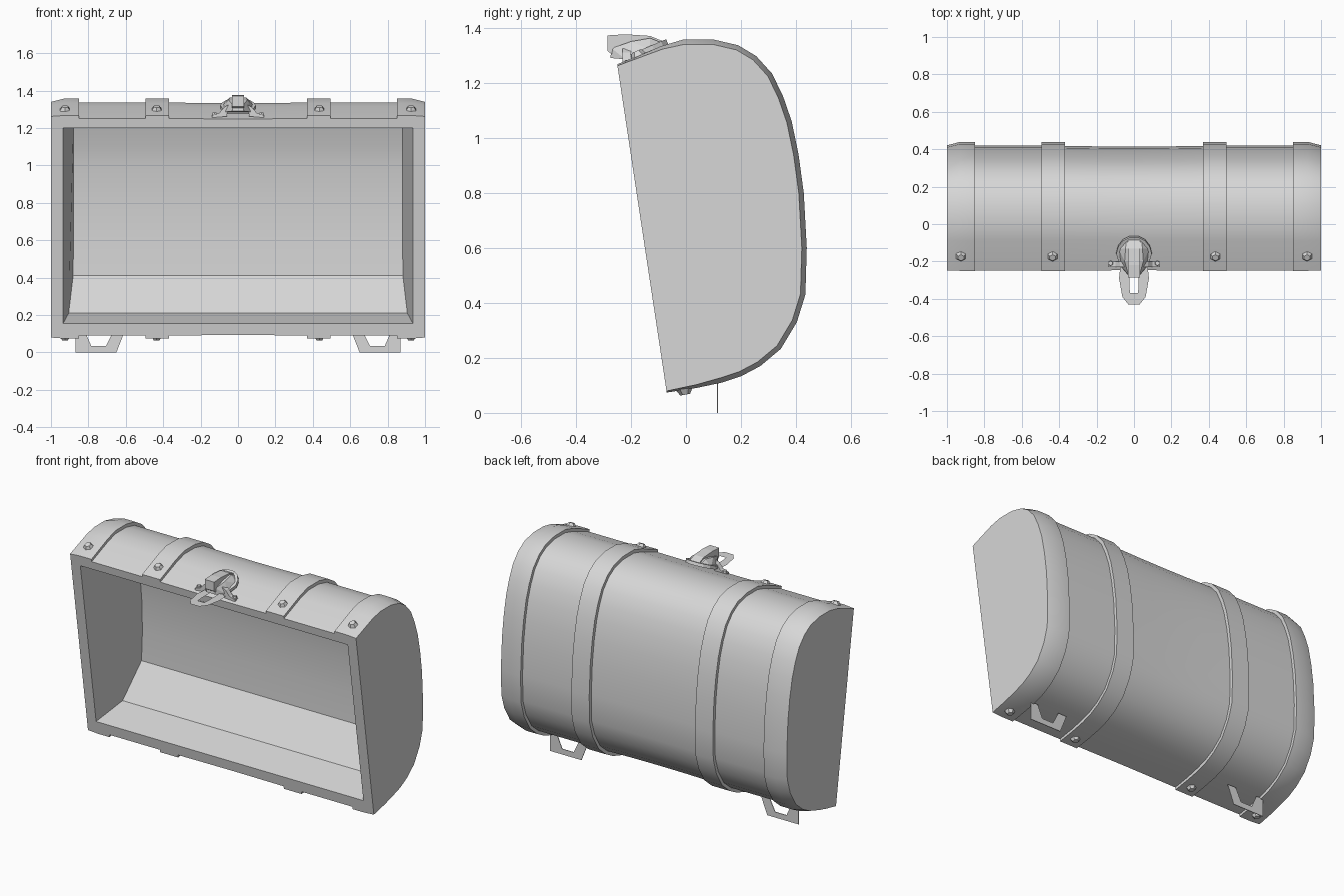
import bpy, bmesh, math
from mathutils import Vector, Matrix

if "Cube" in bpy.data.objects:
    bpy.data.objects.remove(bpy.data.objects["Cube"])

grey = bpy.data.materials.new("plain grey")
grey.use_nodes = True
grey.diffuse_color = (0.68, 0.68, 0.68, 1)
grey.node_tree.nodes["Principled BSDF"].inputs["Base Color"].default_value = (0.68, 0.68, 0.68, 1)


def finish(name, bm, smooth=False):
    bmesh.ops.recalc_face_normals(bm, faces=bm.faces)
    mesh = bpy.data.meshes.new(name)
    bm.to_mesh(mesh)
    bm.free()
    ob = bpy.data.objects.new(name, mesh)
    bpy.context.collection.objects.link(ob)
    mesh.materials.append(grey)
    if smooth:
        bpy.ops.object.select_all(action='DESELECT')
        ob.select_set(True)
        bpy.context.view_layer.objects.active = ob
        bpy.ops.object.shade_smooth_by_angle(angle=math.radians(28))
    return ob


def prism(name, points, depth, place):
    """Extrude a flat outline along its local z, then place it."""
    bm = bmesh.new()
    face = bm.faces.new([bm.verts.new((u, v, -depth / 2)) for u, v in points])
    moved = bmesh.ops.extrude_face_region(bm, geom=[face])["geom"]
    bmesh.ops.translate(bm, vec=(0, 0, depth),
                        verts=[g for g in moved if isinstance(g, bmesh.types.BMVert)])
    bm.transform(place)
    return finish(name, bm)


# Lid cross-section (y, z), from the lower front edge round the back to the top
outer = [Vector(p) for p in (
    (-.07, .074), (.04, .091), (.13, .11), (.2, .133), (.27, .17), (.345, .233), (.403, .33),
    (.434, .43), (.439, .6), (.428, .8), (.409, .94), (.384, 1.06), (.353, 1.15), (.313, 1.233),
    (.255, 1.297), (.19, 1.336), (.1, 1.357), (-.01, 1.357), (-.09, 1.333), (-.25, 1.267))]
front_dir = (outer[-1] - outer[0]).normalized()
front_in = Vector((front_dir.y, -front_dir.x))


def inset(amount, taper):
    """Shrink the section, less so at its ends, which stay on the front plane."""
    ring = [outer[0] + front_dir * amount * taper]
    for i in range(1, len(outer) - 1):
        t = (outer[i + 1] - outer[i - 1]).normalized()
        near_end = i in (1, len(outer) - 2)
        ring.append(outer[i] + Vector((-t.y, t.x)) * amount * ((1 + taper) / 2 if near_end else 1))
    return ring + [outer[-1] - front_dir * amount * taper]


# Shell with raised bands, lofted along x: position, inset, taper
half = [(1, .018, .3), (.93, 0, 1), (.85, 0, 1), (.85, .02, .8), (.495, .02, .8), (.495, 0, 1),
        (.37, 0, 1), (.37, .021, .8), (.18, .024, .75)]
stations = [(-x, d, t) for x, d, t in half] + [(0, .025, .75)] + half[::-1]
bm = bmesh.new()
rings = [[bm.verts.new((x, p.x, p.y)) for p in inset(d, t)] for x, d, t in stations]
for r, s in zip(rings, rings[1:]):
    for i in range(len(r) - 1):
        bm.faces.new((r[i], r[i + 1], s[i + 1], s[i]))
for r in (rings[0], rings[-1]):
    bm.faces.new(r)

# Hollow inside, narrowing with depth, under a level ceiling
def on_front(z):
    return outer[0] + front_dir * ((z - outer[0].y) / front_dir.y)

cavity = [on_front(.155)] + [Vector(p) for p in (
    (.14, .21), (.295, .41), (.302, .6), (.295, .8), (.273, 1.0), (.25, 1.1),
    (.215, 1.2))] + [on_front(1.2)]
walls = []
for side in (-1, 1):
    walls.append([bm.verts.new((side * max(.88, .935 - .13 * (p - outer[0]).dot(front_in)),
                                p.x, p.y)) for p in cavity])
    bm.faces.new(walls[-1])
left, right = walls
for i in range(len(cavity) - 1):
    bm.faces.new((left[i], left[i + 1], right[i + 1], right[i]))
# Front rim
for end in (0, -1):
    bm.faces.new([r[end] for r in rings] + [right[end], left[end]])
for ring, wall in ((rings[0], left), (rings[-1], right)):
    bm.faces.new((ring[0], ring[-1], wall[-1], wall[0]))
finish("chest_lid", bm, smooth=True)

# Studs on the front ends of the bands
for x in (-.925, -.435, .435, .925):
    for label, y, z, tilt in (("top", -.175, 1.303, 23), ("bottom", -.005, .079, 190)):
        bm = bmesh.new()
        bmesh.ops.create_cone(bm, cap_ends=True, segments=6, radius1=.034, radius2=.018, depth=.026)
        bm.transform(Matrix.Translation((x, y, z)) @ Matrix.Rotation(math.radians(tilt), 4, 'X'))
        finish(label + "_stud", bm)

# Hinge loops under the back
hinge = [(.87, .115), (.87, 0), (.65, 0), (.605, .115), (.665, .115), (.705, .035),
         (.785, .035), (.82, .115)]
upright = Matrix.Rotation(math.radians(90), 4, 'X')
for side, label in ((1, "left"), (-1, "right")):
    prism(label + "_hinge", [(side * x, z) for x, z in hinge], .004,
          Matrix.Translation((0, .115, 0)) @ upright)

# Hasp: a slotted flat tongue in front of the lid
bm = bmesh.new()
edge = [(.07, -.2), (.08, -.29), (.062, -.39), (.03, -.43)]
slot = [(.025, -.22), (.025, -.28), (.025, -.34), (.02, -.37)]
edge += [(-x, y) for x, y in edge[::-1]]
slot += [(-x, y) for x, y in slot[::-1]]
a, b = [[bm.verts.new((x, y, 1.273)) for x, y in loop] for loop in (edge, slot)]
for i in range(len(a) - 1):
    bm.faces.new((a[i], a[i + 1], b[i + 1], b[i]))
bmesh.ops.solidify(bm, geom=bm.faces[:], thickness=.004)
finish("hasp_tongue", bm)

# Latch: base plate, faceted cowl, central block, sloping wings and side pegs
slope = Matrix.Translation((0, -.165, 1.308)) @ Matrix.Rotation(math.radians(23), 4, 'X')
base = [(.075, -.06), (.095, .01), (.085, .05), (.06, .085), (.025, .105)]
prism("latch_base", base + [(-x, y) for x, y in base[::-1]], .02, slope)

bm = bmesh.new()
for x, y, z in ((.03, -.275, 1.29), (.03, -.27, 1.325), (.075, -.22, 1.285), (.05, -.2, 1.35),
                (.085, -.13, 1.32), (.045, -.13, 1.362), (.04, -.08, 1.342)):
    for side in (-1, 1):
        bm.verts.new((side * x, y, z))
bmesh.ops.convex_hull(bm, input=bm.verts[:])
finish("latch_cowl", bm)

along_x = Matrix(((0, 0, 1, 0), (1, 0, 0, 0), (0, 1, 0, 0), (0, 0, 0, 1)))
prism("latch_block", [(-.25, 1.29), (-.285, 1.315), (-.285, 1.372), (-.22, 1.376),
                      (-.13, 1.37), (-.07, 1.345), (-.12, 1.31)], .066, along_x)
for side, label in ((1, "left"), (-1, "right")):
    wing = [(.05, 1.325), (.075, 1.31), (.1, 1.28), (.14, 1.268), (.14, 1.255),
            (.06, 1.262)]
    prism(label + "_latch_wing", [(side * x, z) for x, z in wing], .03,
          Matrix.Translation((0, -.215, 0)) @ upright)
    bm = bmesh.new()
    bmesh.ops.create_cone(bm, cap_ends=True, segments=6, radius1=.016, radius2=.012, depth=.022)
    bm.transform(Matrix.Translation((side * .125, -.21, 1.272)))
    finish(label + "_latch_peg", bm)
